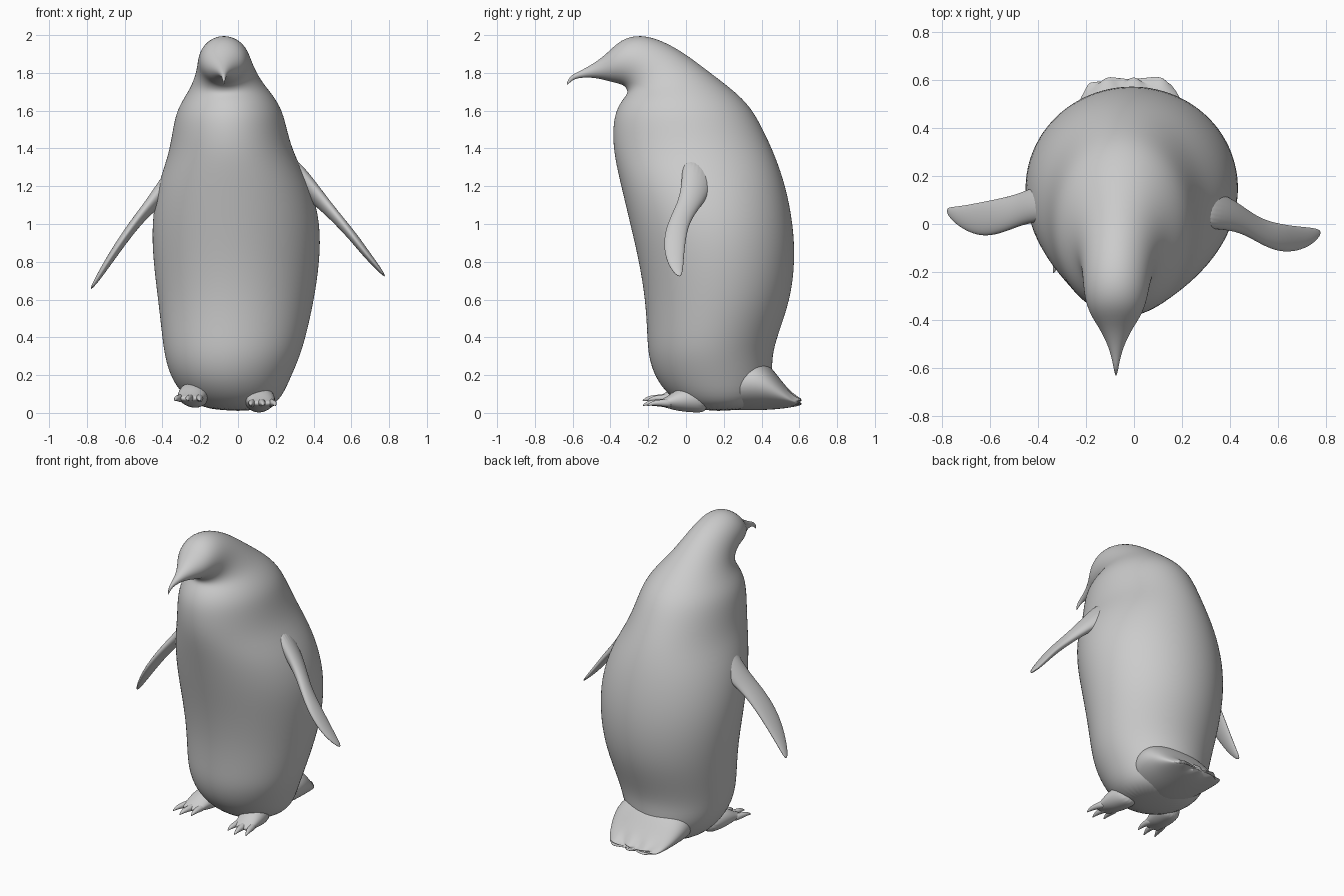
import bpy, math
from mathutils import Vector

def loft(name, rings, side, n=24, scallop=0, levels=2):
    """Skin of oval rings; each ring = (edge point a, edge point b, half width along side)."""
    side = Vector(side).normalized()
    verts, faces = [], []
    for i, (a, b, w) in enumerate(rings):
        a, b = Vector(a), Vector(b)
        c, h = (a + b) / 2, (a - b) / 2
        for k in range(n):
            t = 2 * math.pi * k / n
            p = c + h * math.cos(t) + side * w * math.sin(t)
            if scallop and i >= len(rings) - 2:
                p.y += scallop * math.cos(2 * math.pi * p.x / 0.11)
            verts.append(p)
    for i in range(len(rings) - 1):
        for k in range(n):
            k2 = (k + 1) % n
            faces.append((i * n + k, i * n + k2, (i + 1) * n + k2, (i + 1) * n + k))
    faces.append(tuple(reversed(range(n))))
    faces.append(tuple(range((len(rings) - 1) * n, len(rings) * n)))
    me = bpy.data.meshes.new(name)
    me.from_pydata(verts, [], faces)
    me.update()
    ob = bpy.data.objects.new(name, me)
    bpy.context.collection.objects.link(ob)
    bpy.ops.object.select_all(action='DESELECT')
    ob.select_set(True)
    bpy.context.view_layer.objects.active = ob
    bpy.ops.object.mode_set(mode='EDIT')
    bpy.ops.mesh.select_all(action='SELECT')
    bpy.ops.mesh.normals_make_consistent(inside=False)
    bpy.ops.object.mode_set(mode='OBJECT')
    bpy.ops.object.shade_smooth()
    sub = ob.modifiers.new("smooth", 'SUBSURF')
    sub.levels = sub.render_levels = levels
    return ob

# Body, neck, head and beak: front (y, z), back (y, z), half width, centre x
profile = [
    (0.06, 0.01, 0.28, 0.01, 0.12, 0.0),
    (-0.06, 0.06, 0.42, 0.05, 0.24, -0.02),
    (-0.16, 0.17, 0.46, 0.18, 0.315, -0.04),
    (-0.202, 0.30, 0.455, 0.30, 0.36, -0.03),
    (-0.207, 0.42, 0.49, 0.42, 0.385, -0.02),
    (-0.217, 0.60, 0.555, 0.60, 0.415, -0.01),
    (-0.25, 0.80, 0.58, 0.80, 0.443, -0.008),
    (-0.297, 1.00, 0.57, 1.00, 0.45, -0.01),
    (-0.345, 1.20, 0.53, 1.20, 0.41, -0.02),
    (-0.382, 1.36, 0.475, 1.36, 0.335, -0.035),
    (-0.39, 1.48, 0.41, 1.50, 0.305, -0.043),
    (-0.38, 1.58, 0.345, 1.62, 0.282, -0.045),
    (-0.345, 1.65, 0.25, 1.71, 0.232, -0.045),
    (-0.312, 1.685, 0.13, 1.80, 0.185, -0.055),
    (-0.31, 1.71, 0.0, 1.90, 0.155, -0.065),
    (-0.33, 1.735, -0.12, 1.97, 0.142, -0.072),
    (-0.365, 1.745, -0.24, 2.005, 0.132, -0.075),
    (-0.40, 1.753, -0.345, 1.98, 0.11, -0.075),
    (-0.44, 1.765, -0.42, 1.90, 0.072, -0.075),
    (-0.50, 1.776, -0.495, 1.845, 0.036, -0.075),
    (-0.56, 1.775, -0.57, 1.805, 0.016, -0.075),
    (-0.60, 1.765, -0.615, 1.785, 0.009, -0.075),
    (-0.627, 1.735, -0.635, 1.738, 0.003, -0.075),
]
loft("body", [((x, fy, fz), (x, by, bz), w) for fy, fz, by, bz, w, x in profile], (1, 0, 0), n=32)

# Tail fan: y, bottom z, top z, half width
tail = [(0.15, 0.02, 0.25, 0.2), (0.32, 0.012, 0.33, 0.26), (0.42, 0.015, 0.28, 0.25),
        (0.49, 0.02, 0.19, 0.225), (0.55, 0.028, 0.115, 0.195), (0.59, 0.038, 0.08, 0.175),
        (0.605, 0.045, 0.07, 0.165)]
loft("tail", [((-0.015, y, b), (-0.015, y, t), w) for y, b, t, w in tail], (1, 0, 0), n=40, scallop=0.018)

# Flippers: leading edge, trailing edge, half thickness
right = [
    ((0.24, -0.02, 1.37), (0.24, 0.16, 1.29), 0.06),
    ((0.35, -0.02, 1.25), (0.37, 0.13, 1.16), 0.05),
    ((0.45, -0.035, 1.13), (0.46, 0.065, 1.08), 0.034),
    ((0.53, -0.085, 1.035), (0.53, 0.02, 1.01), 0.028),
    ((0.605, -0.118, 0.94), (0.61, 0.0, 0.93), 0.025),
    ((0.68, -0.115, 0.84), (0.68, -0.01, 0.84), 0.02),
    ((0.745, -0.085, 0.765), (0.745, -0.015, 0.76), 0.013),
    ((0.778, -0.045, 0.722), (0.778, -0.025, 0.722), 0.004),
]
left = [
    ((-0.28, 0.01, 1.35), (-0.28, 0.19, 1.27), 0.06),
    ((-0.38, 0.01, 1.22), (-0.40, 0.16, 1.14), 0.05),
    ((-0.46, 0.0, 1.12), (-0.47, 0.13, 1.07), 0.034),
    ((-0.54, -0.035, 1.02), (-0.54, 0.11, 1.0), 0.028),
    ((-0.62, -0.055, 0.905), (-0.62, 0.095, 0.895), 0.025),
    ((-0.69, -0.035, 0.80), (-0.69, 0.08, 0.79), 0.02),
    ((-0.75, 0.005, 0.70), (-0.75, 0.072, 0.70), 0.013),
    ((-0.78, 0.045, 0.655), (-0.78, 0.068, 0.655), 0.004),
]
loft("right_flipper", right, (0.82, 0, 0.57))
loft("left_flipper", left, (-0.83, 0, 0.55))

# Feet, each with three clawed toes
foot = [(0.12, 0.0, 0.13, 0.06), (0.04, 0.0, 0.15, 0.085), (-0.04, 0.008, 0.13, 0.08),
        (-0.09, 0.022, 0.095, 0.07), (-0.13, 0.034, 0.07, 0.066), (-0.15, 0.04, 0.062, 0.06)]
toe = [(-0.09, 0.025, 0.08, 0.024), (-0.15, 0.034, 0.072, 0.021),
       (-0.19, 0.038, 0.068, 0.016), (-0.215, 0.038, 0.056, 0.008), (-0.23, 0.036, 0.042, 0.003)]
for label, x, lift, turn in (("right", 0.115, 0.0, 0.08), ("left", -0.235, 0.025, -0.15)):
    loft(label + "_foot", [((x + turn * -y, y, b + lift), (x + turn * -y, y, t + lift), w)
                           for y, b, t, w in foot], (1, 0, 0), n=16)
    for j in (-1, 0, 1):
        back = 0.025 * abs(j)
        rings = []
        for y, b, t, w in toe:
            cx = x - turn * y + j * (0.045 - 0.15 * (y + 0.09))
            rings.append(((cx, y + back, b + lift), (cx, y + back, t + lift), w))
        loft("%s_toe_%d" % (label, j + 2), rings, (1, 0, 0), n=10)
